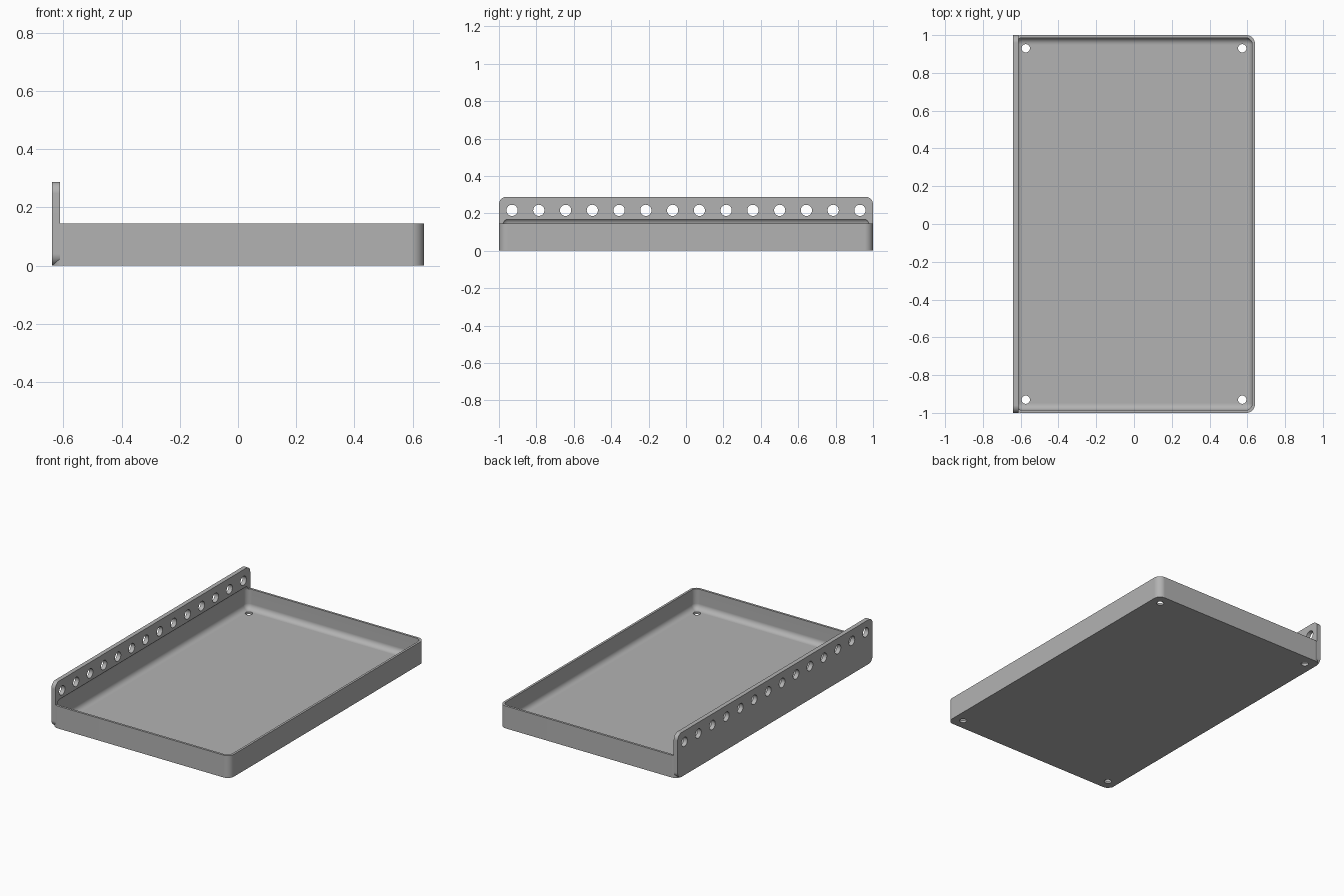
import bpy, bmesh, math
from mathutils import Matrix, Vector

old = bpy.data.objects.get("Cube")
if old:
    bpy.data.objects.remove(old, do_unlink=True)

HALF_X, HALF_Y = 0.64, 1.0
RIM, TOP = 0.145, 0.288
WALL, FLOOR = 0.014, 0.015

gray = bpy.data.materials.new("plain gray")
gray.use_nodes = True
gray.diffuse_color = (0.45, 0.45, 0.45, 1)
gray.node_tree.nodes["Principled BSDF"].inputs["Base Color"].default_value = (0.45, 0.45, 0.45, 1)


def add_object(name, bm):
    bmesh.ops.recalc_face_normals(bm, faces=bm.faces)
    mesh = bpy.data.meshes.new(name)
    bm.to_mesh(mesh)
    bm.free()
    mesh.materials.append(gray)
    obj = bpy.data.objects.new(name, mesh)
    bpy.context.collection.objects.link(obj)
    return obj


def rounded_box(name, low, high, radius, axes):
    """Box whose edges parallel to the given axes are rounded."""
    bm = bmesh.new()
    low, high = Vector(low), Vector(high)
    size = high - low
    bmesh.ops.create_cube(bm, size=1, matrix=Matrix.Translation((low + high) / 2) @ Matrix.Diagonal((*size, 1)))
    edges = [e for e in bm.edges
             if any(abs((e.verts[0].co - e.verts[1].co)[a]) > 1e-5 for a in axes)]
    bmesh.ops.bevel(bm, geom=edges, offset=radius, segments=8, profile=0.5, affect='EDGES')
    return add_object(name, bm)


def drills(name, centres, radius, turn):
    bm = bmesh.new()
    for c in centres:
        bmesh.ops.create_cone(bm, cap_ends=True, segments=32, radius1=radius, radius2=radius,
                              depth=0.12, matrix=Matrix.Translation(c) @ turn)
    return add_object(name, bm)


def combine(target, tool, operation):
    mod = target.modifiers.new(operation, 'BOOLEAN')
    mod.operation, mod.solver, mod.object = operation, 'EXACT', tool
    bpy.context.view_layer.objects.active = target
    bpy.ops.object.modifier_apply(modifier=mod.name)
    bpy.data.objects.remove(tool, do_unlink=True)


# Tray block with rounded upright corners, joined to the tall mounting plate
tray = rounded_box("tray", (-HALF_X, -HALF_Y, 0), (HALF_X, HALF_Y, RIM), 0.045, [2])
plate = rounded_box("mounting_plate", (-HALF_X, -HALF_Y, 0), (-0.612, HALF_Y, TOP), 0.04, [0])
combine(tray, plate, 'UNION')

# Hollow with soft edges, which also leaves a shallow recess in the plate
hollow = rounded_box("hollow", (WALL - HALF_X, WALL - HALF_Y, FLOOR),
                     (HALF_X - WALL, HALF_Y - WALL, 0.175), 0.035, [0, 1, 2])
combine(tray, hollow, 'DIFFERENCE')

# Row of holes along the plate
row = [(-0.626, -0.93 + i * 1.86 / 13, 0.216) for i in range(14)]
combine(tray, drills("plate_holes", row, 0.03, Matrix.Rotation(math.pi / 2, 4, 'Y')), 'DIFFERENCE')

# Four screw holes in the floor
corners = [(sx * 0.573, sy * 0.93, 0) for sx in (-1, 1) for sy in (-1, 1)]
combine(tray, drills("floor_holes", corners, 0.022, Matrix.Identity(4)), 'DIFFERENCE')

# Smooth fillets, crisp edges, flat large faces
bpy.ops.object.select_all(action='DESELECT')
tray.select_set(True)
bpy.context.view_layer.objects.active = tray
bpy.ops.object.shade_smooth_by_angle(angle=math.radians(30))
weighted = tray.modifiers.new("even_shading", 'WEIGHTED_NORMAL')
weighted.keep_sharp = True
